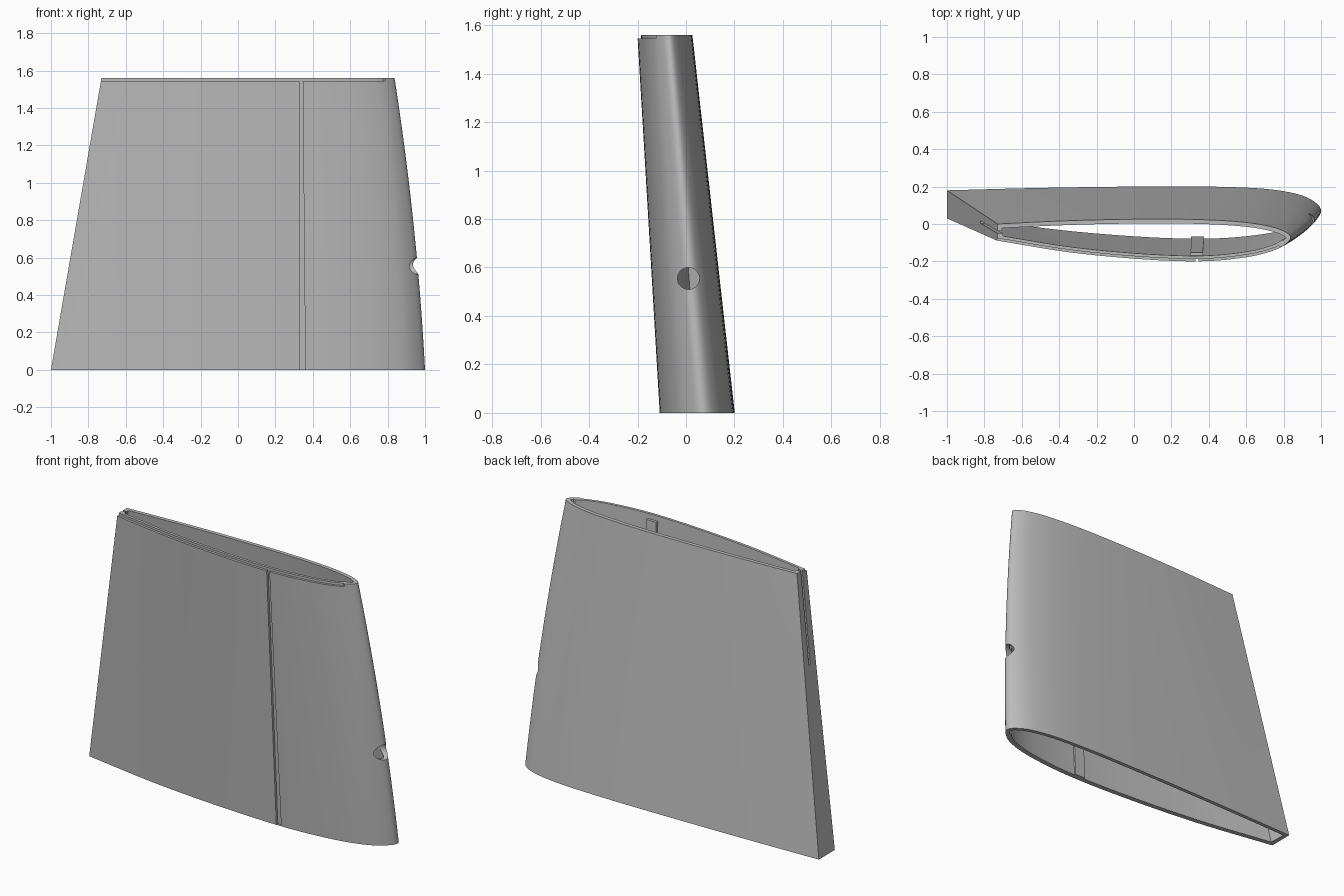
import bpy, bmesh, math
from mathutils import Vector

cube = bpy.data.objects.get("Cube")
if cube:
    bpy.data.objects.remove(cube, do_unlink=True)

HEIGHT, LEDGE_Z = 1.56, 1.545

grey = bpy.data.materials.new("light_grey")
grey.use_nodes = True
grey.diffuse_color = (0.5, 0.5, 0.5, 1)
grey.node_tree.nodes["Principled BSDF"].inputs["Base Color"].default_value = (0.5, 0.5, 0.5, 1)

# Section stations: chord fraction, y at the base, y at the top
BACK = [(0, .18, 0), (.25, .193, .018), (.5, .2, .026), (.7, .2, .023),
        (.85, .188, .008), (.94, .158, -.017), (.985, .115, -.045)]
NOSE = [(1, .07, -.072)]
FRONT = [(.985, .022, -.105), (.94, -.036, -.143), (.85, -.083, -.178),
         (.7, -.108, -.2), (.5, -.096, -.19), (.25, -.05, -.153), (0, .03, -.09)]


def smooth_path(points, steps=6):
    """Catmull-Rom curve through the points."""
    p = [Vector(q) for q in points]
    p = [2 * p[0] - p[1]] + p + [2 * p[-1] - p[-2]]
    out = []
    for a, b, c, d in zip(p, p[1:], p[2:], p[3:]):
        for i in range(steps):
            t = i / steps
            out.append(.5 * (2 * b + (c - a) * t + (2 * a - 5 * b + 4 * c - d) * t * t
                             + (3 * b - a - 3 * c + d) * t ** 3))
    return out + [p[-2]]


PATH = smooth_path(BACK + NOSE + FRONT)
HALF = len(PATH) // 2


def section(z):
    """Outer outline at height z."""
    t = z / HEIGHT
    tail = -1 + .27 * t
    nose = 1 - .163 * t + .08 * t * (1 - t)
    return [Vector((tail + (nose - tail) * u, yb + (yt - yb) * t, z)) for u, yb, yt in PATH]


def inset(ring):
    """Mitred inward offset giving the wall thickness."""
    out = []
    for i, p in enumerate(ring):
        e1 = (p - ring[i - 1]).normalized()
        e2 = (ring[(i + 1) % len(ring)] - p).normalized()
        n1, n2 = Vector((e1.y, -e1.x, 0)), Vector((e2.y, -e2.x, 0))
        wall = .03 if i > HALF + 6 else .023
        out.append(p + (n1 + n2) * wall / (1 + n1.dot(n2)))
    return out


def stepped(ring):
    """Front of the outline pushed back to form the rim ledge."""
    return [p + Vector((0, .014 if i > HALF and PATH[i].x < .965 else 0, 0))
            for i, p in enumerate(ring)]


def finish(name, bm):
    bmesh.ops.recalc_face_normals(bm, faces=bm.faces)
    mesh = bpy.data.meshes.new(name)
    bm.to_mesh(mesh)
    bm.free()
    mesh.materials.append(grey)
    obj = bpy.data.objects.new(name, mesh)
    bpy.context.collection.objects.link(obj)
    return obj


def skewed_box(name, low, high):
    """Box between two rectangles (x0, x1, y0, y1, z)."""
    bm = bmesh.new()
    for x0, x1, y0, y1, z in (low, high):
        for x, y in ((x0, y0), (x1, y0), (x1, y1), (x0, y1)):
            bm.verts.new((x, y, z))
    bmesh.ops.convex_hull(bm, input=bm.verts[:])
    return finish(name, bm)


# Hollow tapered shell: up the outside, over the rim, down the inside
levels = [LEDGE_Z * i / 12 for i in range(13)]
rings = [section(z) for z in levels]
rings += [stepped(section(LEDGE_Z)), stepped(section(HEIGHT)), inset(section(HEIGHT))]
rings += [inset(section(z)) for z in reversed(levels)]
bm = bmesh.new()
loops = [[bm.verts.new(p) for p in ring] for ring in rings]
count = len(PATH)
for a, b in zip(loops, loops[1:] + loops[:1]):
    for i in range(count):
        j = (i + 1) % count
        bm.faces.new((a[i], a[j], b[j], b[i]))
bmesh.ops.remove_doubles(bm, verts=bm.verts, dist=1e-5)
shell = finish("wing_shell", bm)

# Cutters: front groove, trailing edge slit, round nose hole
groove = skewed_box("groove_cutter", (.328, .36, -.2, -.094, 0), (.328, .346, -.3, -.186, HEIGHT))
slit = skewed_box("slit_cutter", (-.87, -.78, .004, .016, 1.04), (-.78, -.69, -.052, -.04, 1.58))
bm = bmesh.new()
bmesh.ops.create_cone(bm, cap_ends=True, segments=48, radius1=.045, radius2=.045, depth=.3)
hole = finish("hole_cutter", bm)
hole.rotation_euler = (0, math.pi / 2, 0)
hole.location = (.98, .01, .555)

bpy.context.view_layer.objects.active = shell
for cutter in (groove, slit, hole):
    cutter.hide_render = True
    mod = shell.modifiers.new(cutter.name, "BOOLEAN")
    mod.operation, mod.solver, mod.object = "DIFFERENCE", "EXACT", cutter
    bpy.ops.object.modifier_apply(modifier=mod.name)
    bpy.data.objects.remove(cutter, do_unlink=True)

# Rib backing the groove on the inner wall
skewed_box("inner_rib", (.305, .375, -.088, -.068, 0), (.303, .368, -.178, -.152, 1.53))

bpy.ops.object.select_all(action="DESELECT")
shell.select_set(True)
bpy.ops.object.shade_smooth_by_angle(angle=math.radians(30))
